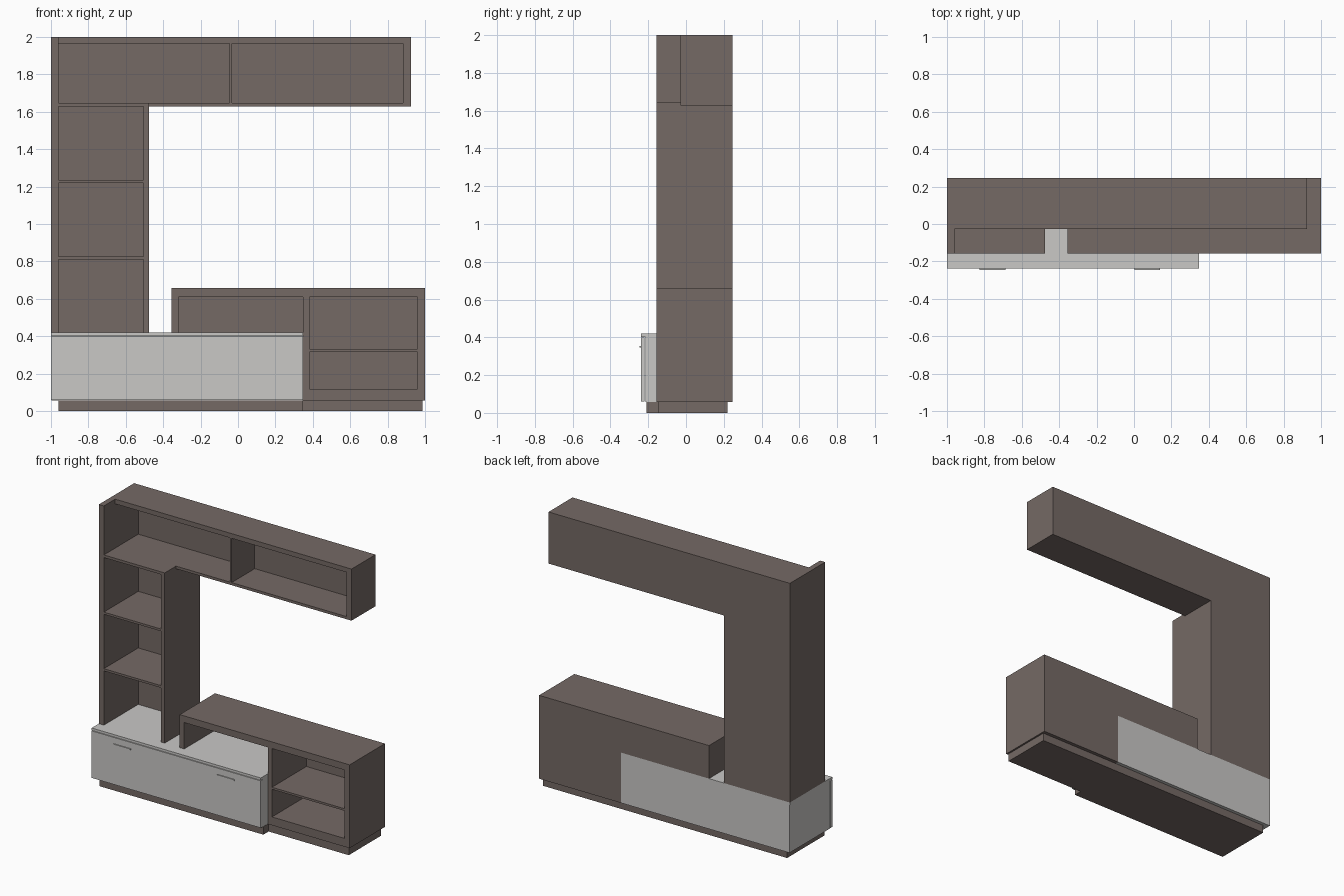
import bpy

if "Cube" in bpy.data.objects:
    bpy.data.objects.remove(bpy.data.objects["Cube"])


def material(name, rgb):
    m = bpy.data.materials.new(name)
    m.diffuse_color = (*rgb, 1)
    m.use_nodes = True
    m.node_tree.nodes["Principled BSDF"].inputs["Base Color"].default_value = m.diffuse_color
    return m


BROWN = material("taupe wood", (0.178, 0.142, 0.130))
GREY = material("light grey lacquer", (0.585, 0.578, 0.565))


def panel(name, mat, x, y, z):
    """Axis-aligned board given by its (min, max) range on each axis."""
    bpy.ops.mesh.primitive_cube_add(size=1, location=[sum(r) / 2 for r in (x, y, z)])
    ob = bpy.context.object
    ob.name = name
    ob.scale = [r[1] - r[0] for r in (x, y, z)]
    bpy.ops.object.transform_apply(location=False, rotation=False, scale=True)
    ob.data.materials.append(mat)
    return ob


BACK = 0.245
FRONT = -0.157       # front of deep brown units
SHALLOW = -0.028     # front of the overhead unit
INNER = 0.235        # face of the thin back panels
deep, inside = (FRONT, BACK), (FRONT, INNER)
over, over_in = (SHALLOW, BACK), (SHALLOW, INNER)

# Tall column: sides, shelves, back
panel("column_left_side", BROWN, (-1, -0.96), deep, (0.42, 2))
panel("column_right_side", BROWN, (-0.505, -0.475), deep, (0.42, 1.628))
for i, z in enumerate((0.811, 1.219)):
    panel(f"column_shelf_{i + 1}", BROWN, (-0.96, -0.505), inside, (z, z + 0.016))
panel("column_cap", BROWN, (-0.96, -0.475), (FRONT, SHALLOW), (1.628, 1.647))
panel("column_back", BROWN, (-0.96, -0.505), (INNER, BACK), (0.42, 1.628))

# Overhead unit
panel("overhead_top", BROWN, (-0.96, 0.925), over, (1.966, 2))
panel("overhead_bottom", BROWN, (-0.96, 0.925), over, (1.628, 1.647))
panel("overhead_right_side", BROWN, (0.883, 0.925), over, (1.647, 1.966))
panel("overhead_divider", BROWN, (-0.045, -0.031), over_in, (1.647, 1.966))
panel("overhead_back", BROWN, (-0.96, 0.883), (INNER, BACK), (1.647, 1.966))

# Low cabinet with a bridge over the drawer unit
panel("low_top", BROWN, (-0.355, 1), deep, (0.61, 0.658))
panel("bridge_left_side", BROWN, (-0.355, -0.319), deep, (0.42, 0.61))
panel("bridge_back", BROWN, (-0.319, 0.348), (INNER, BACK), (0.42, 0.61))
panel("low_divider", BROWN, (0.348, 0.381), deep, (0.057, 0.61))
panel("low_right_side", BROWN, (0.96, 1), deep, (0.057, 0.61))
panel("low_bottom", BROWN, (0.381, 0.96), deep, (0.057, 0.117))
panel("low_shelf", BROWN, (0.381, 0.96), inside, (0.316, 0.331))
panel("low_back", BROWN, (0.381, 0.96), (INNER, BACK), (0.117, 0.61))

# Grey drawer unit: body, top slab, front and two handles
panel("drawer_body", GREY, (-0.998, 0.346), (-0.215, BACK), (0.057, 0.403))
panel("drawer_top", GREY, (-1, 0.348), (-0.238, BACK), (0.403, 0.42))
panel("drawer_front", GREY, (-1, 0.348), (-0.238, -0.219), (0.06, 0.399))
for side, x in (("left", -0.825), ("right", 0.003)):
    panel(f"handle_{side}", GREY, (x, x + 0.137), (-0.245, -0.238), (0.346, 0.354))

# Plinths
panel("plinth_left", BROWN, (-0.96, 0.348), (-0.208, 0.22), (0, 0.057))
panel("plinth_right", BROWN, (0.348, 0.987), (-0.148, 0.22), (0, 0.057))
